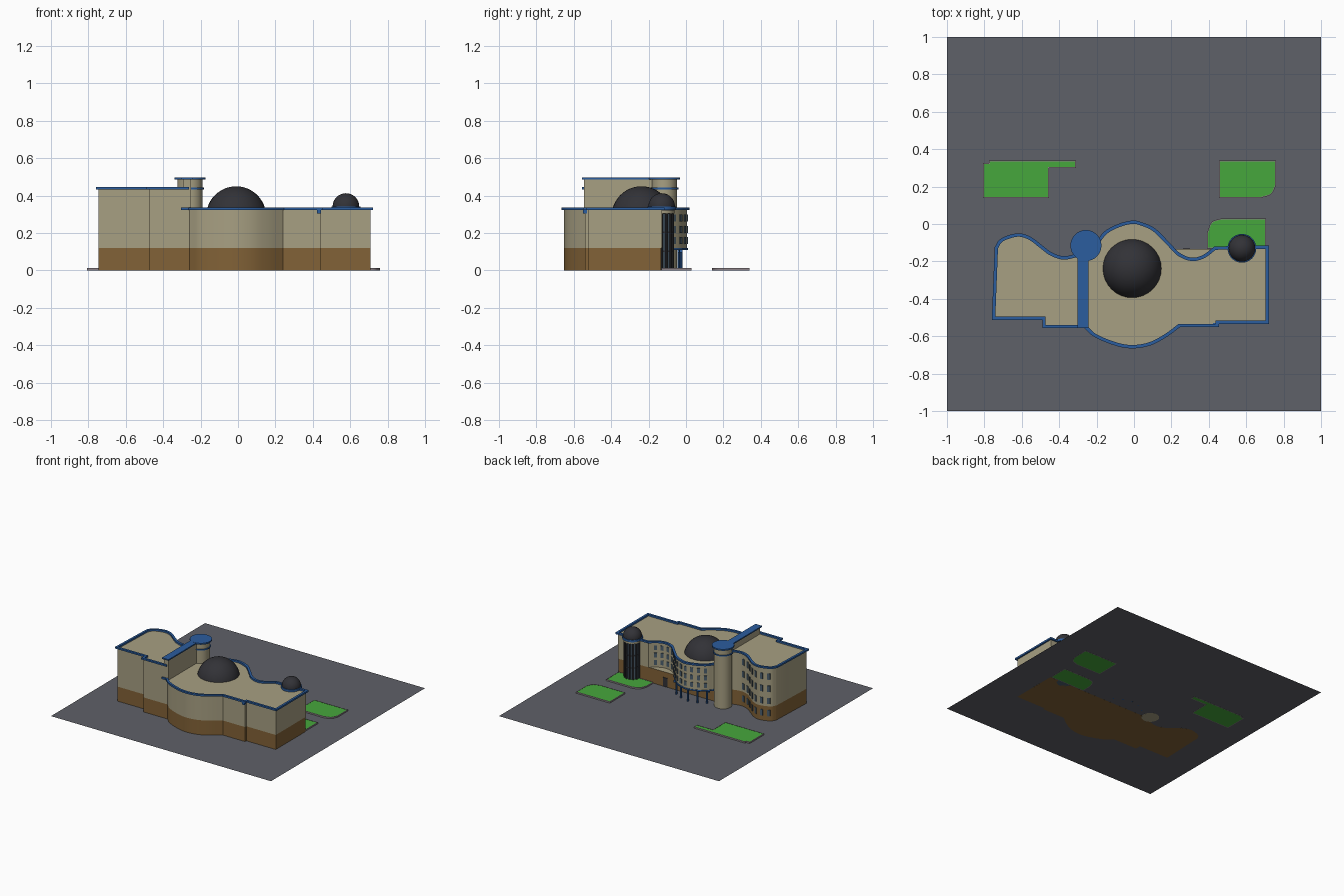
import bpy, bmesh, math
from mathutils import Vector, Matrix

cube = bpy.data.objects.get("Cube")
if cube:
    bpy.data.objects.remove(cube)


def material(name, *rgb):
    m = bpy.data.materials.new(name)
    m.use_nodes = True
    m.diffuse_color = (*rgb, 1)
    m.node_tree.nodes["Principled BSDF"].inputs["Base Color"].default_value = (*rgb, 1)
    return m


TAN = material("sand_wall", .39, .35, .225)
BROWN = material("brown_plinth", .223, .122, .038)
BLUE = material("blue_trim", .024, .109, .342)
DARK = material("dark_dome", .032, .032, .038)
GREEN = material("lawn_green", .061, .39, .045)
PAVING = material("paving_grey", .114, .119, .138)
KERB = material("kerb_grey", .27, .23, .25)
GLASS = material("slate_glass", .07, .11, .15)
built = []


def finish(name, bm, *mats):
    bmesh.ops.recalc_face_normals(bm, faces=bm.faces)
    me = bpy.data.meshes.new(name)
    bm.to_mesh(me)
    bm.free()
    for m in mats:
        me.materials.append(m)
    ob = bpy.data.objects.new(name, me)
    bpy.context.collection.objects.link(ob)
    built.append(ob)
    return ob


def smooth_path(pts, n=5):
    """Catmull-Rom curve through the points."""
    p = [Vector(q) for q in pts]
    p = [2 * p[0] - p[1]] + p + [2 * p[-1] - p[-2]]
    out = []
    for a, b, c, d in zip(p, p[1:], p[2:], p[3:]):
        for i in range(n):
            t = i / n
            out.append(.5 * (2 * b + (c - a) * t + (2 * a - 5 * b + 4 * c - d) * t ** 2
                             + (3 * b - a - 3 * c + d) * t ** 3))
    return out + [p[-2]]


def inset(pts, dist):
    """Mitred inset of a counter-clockwise outline."""
    p = [Vector(q) for q in pts]
    out = []
    for i, b in enumerate(p):
        u = (b - p[i - 1]).normalized()
        v = (p[(i + 1) % len(p)] - b).normalized()
        nu, nv = Vector((-u.y, u.x)), Vector((-v.y, v.x))
        out.append(b + (nu + nv) * dist / max(1 + nu.dot(nv), .3))
    return out


def prism(name, pts, levels, mats):
    """Stacked bands of wall: one material per band, the last one on top."""
    bm = bmesh.new()
    rings = [[bm.verts.new((q[0], q[1], z)) for q in pts] for z in levels]
    n = len(pts)
    bm.faces.new(rings[0])
    for k in range(len(levels) - 1):
        for i in range(n):
            j = (i + 1) % n
            f = bm.faces.new((rings[k][i], rings[k][j], rings[k + 1][j], rings[k + 1][i]))
            f.material_index = k
    bm.faces.new(rings[-1]).material_index = len(mats) - 1
    return finish(name, bm, *mats)


def ring(name, pts, width, z0, z1, mat):
    """Flat band that follows an outline."""
    bm = bmesh.new()
    inner = inset(pts, width)
    loops = [[bm.verts.new((q[0], q[1], z)) for q in loop]
             for loop, z in ((pts, z0), (pts, z1), (inner, z1), (inner, z0))]
    for a, b in zip(loops, loops[1:] + loops[:1]):
        for i in range(len(pts)):
            j = (i + 1) % len(pts)
            bm.faces.new((a[i], a[j], b[j], b[i]))
    return finish(name, bm, mat)


def circle(x, y, r, n=32):
    return [(x + r * math.cos(math.tau * i / n), y + r * math.sin(math.tau * i / n)) for i in range(n)]


def rect(x0, x1, y0, y1):
    return [(x0, y0), (x1, y0), (x1, y1), (x0, y1)]


def dome(name, x, y, z, r):
    bm = bmesh.new()
    bmesh.ops.create_uvsphere(bm, u_segments=32, v_segments=24, radius=r)
    bmesh.ops.translate(bm, verts=bm.verts, vec=(x, y, z))
    return finish(name, bm, DARK)


def windows(name, path, spacing, start, rows, width, height):
    """Rows of glass plates along a curved wall."""
    bm = bmesh.new()
    due = start
    for a, b in zip(path, path[1:]):
        d = b - a
        while due < d.length:
            t = d.normalized()
            c = a + t * due
            for z in rows:
                m = (Matrix.Translation((c.x, c.y, z)) @ Matrix.Rotation(math.atan2(t.y, t.x), 4, 'Z')
                     @ Matrix.Diagonal((width, .009, height, 1)))
                bmesh.ops.create_cube(bm, size=1, matrix=m)
            due += spacing
        due -= d.length
    return finish(name, bm, GLASS)


# Paving
bm = bmesh.new()
bmesh.ops.create_grid(bm, x_segments=1, y_segments=1, size=1,
                      matrix=Matrix.Translation((0, 0, .0006)))
finish("paving", bm, PAVING)

# Lawns with kerbs
lawns = {
    "long_lawn": [(-.807, .14), (-.455, .14), (-.455, .3), (-.31, .3), (-.31, .34),
                  (-.775, .34), (-.775, .325), (-.807, .325)],
    "rounded_lawn": [(.455, .14)] + smooth_path([(.68, .14), (.735, .16), (.76, .21)]) + [(.76, .34), (.455, .34)],
    "entrance_lawn": [(.39, -.13), (.705, -.13), (.705, .03)] + smooth_path([(.47, .03), (.415, .01), (.39, -.05)]),
}
for name, pts in lawns.items():
    prism(name, inset(pts, .004), (0, .011), (GREEN, GREEN))
    ring(name + "_kerb", pts, .005, 0, .012, KERB)

# Outlines of the two wings at the roof edge
tall_back = smooth_path([(-.262, -.14), (-.32, -.162), (-.38, -.172), (-.44, -.152), (-.49, -.115), (-.55, -.07),
                         (-.61, -.05), (-.67, -.06), (-.72, -.085), (-.745, -.125)])
tall = [Vector(q) for q in ((-.76, -.512), (-.49, -.512), (-.49, -.557), (-.262, -.557))] + tall_back
low_front = ([Vector((-.305, -.557))]
             + smooth_path([(-.265, -.557), (-.21, -.605), (-.1, -.65), (-.01, -.665), (.085, -.65),
                            (.17, -.607), (.245, -.552)])
             + [Vector(q) for q in ((.455, -.552), (.455, -.535), (.722, -.535))])
low_back = smooth_path([(.43, -.12), (.37, -.165), (.31, -.18), (.245, -.155), (.19, -.1), (.11, -.022),
                        (.03, .013), (-.015, .018), (-.085, 0), (-.155, -.037), (-.195, -.085)])
low = low_front + [Vector((.722, -.115))] + low_back + [Vector((-.27, -.13)), Vector((-.29, -.4))]

# Tall wing
prism("tall_wing", inset(tall, .013), (.0003, .12, .432), (BROWN, TAN, TAN))
ring("tall_roof_trim", tall, .018, .434, .447, BLUE)
ring("tall_parapet", inset(tall, .013), .004, .43, .436, TAN)

# Low wing: straight ground floor with an overhanging curved upper floor
base = inset(low_front, .013)[1:-1]
base = [Vector((-.292, -.544))] + base + [Vector((.709, -.522)), Vector((.709, -.135)), Vector((-.27, -.135))]
prism("low_ground_floor", base, (.0003, .12), (BROWN, TAN))
prism("low_upper_floor", inset(low, .013), (.12, .323), (TAN, TAN))
ring("low_roof_trim", low, .018, .323, .337, BLUE)
prism("front_bracket", rect(.422, .444, -.55, -.53), (.305, .325), (BLUE, BLUE))

# Spine wall and round stair tower
prism("spine_wall", rect(-.293, -.25, -.545, -.12), (.2, .488), (TAN, TAN))
prism("spine_cap", rect(-.303, -.243, -.555, -.12), (.487, .497), (BLUE, BLUE))
prism("stair_tower", circle(-.257, -.115, .067), (0, .488), (TAN, TAN))
prism("stair_tower_cap", circle(-.257, -.115, .083), (.486, .498), (BLUE, BLUE))
ring("stair_tower_band", circle(-.257, -.115, .074), .01, .434, .443, BLUE)

# Domes
dome("main_dome", -.01, -.238, .29, .16)
dome("corner_dome", .577, -.13, .342, .071)

# Glazed corner tower with dark columns
cx, cy = .577, -.13
prism("corner_tower_glass", circle(cx, cy, .058), (.0003, .31), (GLASS, GLASS))
prism("corner_tower_head", circle(cx, cy, .068), (.305, .326), (TAN, TAN))
prism("corner_tower_trim", circle(cx, cy, .077), (.324, .341), (BLUE, BLUE))
for i, (x, y) in enumerate(circle(cx, cy, .06, 14)):
    if y > -.145:
        prism(f"corner_column_{i}", circle(x, y, .008, 8), (.0003, .306), (DARK, DARK))
for i, z in enumerate((.1, .2)):
    ring(f"corner_transom_{i}", circle(cx, cy, .061), .006, z, z + .008, DARK)

# Windows and door on the curved rear walls
tall_wall = inset(tall, .013)[4:]
windows("tall_windows", tall_wall[10:-2], .056, .015, (.065, .165, .265, .365), .022, .05)
low_wall = inset(low, .013)[len(low_front) + 1:-2]
windows("low_windows", low_wall[3:-3], .052, .01, (.16, .22, .28), .022, .038)
prism("back_door", rect(.262, .3, -.14, -.131), (.002, .075), (DARK, DARK))

# Entrance portico under the overhang
lip = [p for p in low_wall if p.y > -.13 and p.x < .22]
prism("portico_edge", inset(lip, -.004), (.11, .121), (BLUE, BLUE))
for i, (x, y) in enumerate(((.14, -.075), (.075, -.04), (0, -.025), (-.075, -.04), (-.14, -.075))):
    prism(f"portico_post_{i}", circle(x, y, .007, 10), (.0003, .112), (BLUE, BLUE))
    prism(f"portico_post_head_{i}", rect(x - .022, x + .022, y - .006, y + .006), (.095, .112), (BLUE, BLUE))

# Smooth the curved walls, keep the corners sharp
bpy.ops.object.select_all(action='DESELECT')
for ob in built:
    ob.select_set(True)
bpy.context.view_layer.objects.active = built[0]
bpy.ops.object.shade_smooth_by_angle(angle=math.radians(30))
